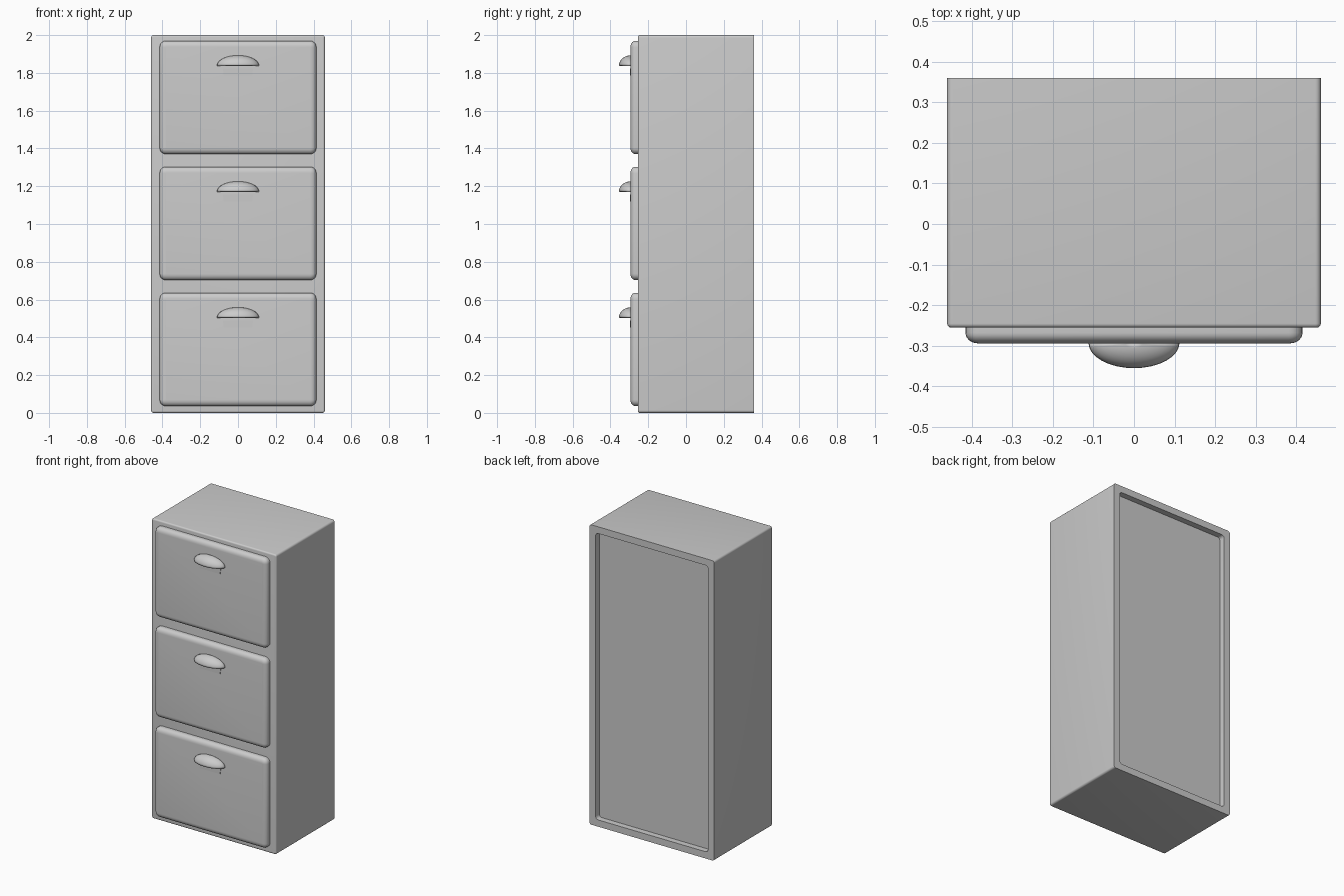
import bpy, bmesh, math

cube = bpy.data.objects.get("Cube")
if cube:
    bpy.data.objects.remove(cube, do_unlink=True)

grey = bpy.data.materials.new("plain grey")
grey.use_nodes = True
colour = (0.6, 0.6, 0.6, 1)
grey.diffuse_color = colour
for node in grey.node_tree.nodes:
    if node.type == 'BSDF_PRINCIPLED':
        node.inputs["Base Color"].default_value = colour


def finish(bm, name):
    bmesh.ops.recalc_face_normals(bm, faces=bm.faces)
    mesh = bpy.data.meshes.new(name)
    bm.to_mesh(mesh)
    bm.free()
    mesh.materials.append(grey)
    obj = bpy.data.objects.new(name, mesh)
    bpy.context.collection.objects.link(obj)
    bpy.ops.object.select_all(action='DESELECT')
    obj.select_set(True)
    bpy.context.view_layer.objects.active = obj
    bpy.ops.object.shade_smooth_by_angle(angle=math.radians(35))
    return obj


def rounded_ring(bm, half_w, half_h, radius, y, z, steps=5):
    """Rounded rectangle of vertices facing -y."""
    verts = []
    for corner, (sx, sz) in enumerate([(1, 1), (-1, 1), (-1, -1), (1, -1)]):
        for i in range(steps + 1):
            a = math.pi / 2 * (corner + i / steps)
            verts.append(bm.verts.new((sx * (half_w - radius) + radius * math.cos(a), y,
                                       z + sz * (half_h - radius) + radius * math.sin(a))))
    return verts


def loft(name, half_w, half_h, z, sections):
    """Skin capped rounded rectangles; each section is (inset, radius, y)."""
    bm = bmesh.new()
    rings = [rounded_ring(bm, half_w - inset, half_h - inset, r, y, z)
             for inset, r, y in sections]
    for a, b in zip(rings, rings[1:]):
        for i in range(len(a)):
            j = (i + 1) % len(a)
            bm.faces.new((a[i], a[j], b[j], b[i]))
    bm.faces.new(rings[0])
    bm.faces.new(rings[-1])
    return finish(bm, name)


def rounded_front(depth, inset, radius, y, steps=6):
    """Sections of an elliptical edge running from the front to the sides."""
    result = []
    for i in range(steps + 1):
        a = math.pi / 2 * i / steps
        cut = inset * (1 - math.sin(a))
        result.append((cut, max(radius - cut, 0.003), y + depth * (1 - math.cos(a))))
    return result


# Cabinet shell with softened front edge and recessed back panel
loft("cabinet_body", 0.46, 1.0, 1.0,
     rounded_front(0.01, 0.01, 0.014, -0.255, 4)
     + [(0, 0.014, 0.36), (0.045, 0.02, 0.36), (0.045, 0.02, 0.32)])


def cup_handle(name, z, half_w=0.112, depth=0.062, height=0.055, y=-0.293):
    """Quarter ellipsoid shell, open underneath."""
    bm = bmesh.new()
    bmesh.ops.create_uvsphere(bm, u_segments=32, v_segments=16, radius=1)
    for normal in ((0, 1, 0), (0, 0, -1)):
        bmesh.ops.bisect_plane(bm, geom=bm.verts[:] + bm.edges[:] + bm.faces[:],
                               plane_co=(0, 0, 0), plane_no=normal,
                               clear_outer=True, dist=0.0001)
    for v in bm.verts:
        v.co = (v.co.x * half_w, y + v.co.y * depth, z + v.co.z * height)
    obj = finish(bm, name)
    shell = obj.modifiers.new("thickness", 'SOLIDIFY')
    shell.thickness = 0.005
    shell.offset = -1


def label_plate(name, z):
    """Thin plate, slightly narrower at the bottom."""
    bm = bmesh.new()
    bmesh.ops.create_cube(bm, size=1)
    for v in bm.verts:
        taper = 0.16 if v.co.z > 0 else 0.15
        v.co = (v.co.x * taper, -0.294 + v.co.y * 0.006, z + v.co.z * 0.036)
    finish(bm, name)


# Three drawers, each with a handle and a plate
for i, place in enumerate(("bottom", "middle", "top")):
    centre = 0.336 + i * 0.667
    loft(place + "_drawer", 0.415, 0.3, centre,
         rounded_front(0.026, 0.032, 0.034, -0.294) + [(0, 0.034, -0.25)])
    cup_handle(place + "_handle", centre + 0.168)
    label_plate(place + "_plate", centre + 0.134)
